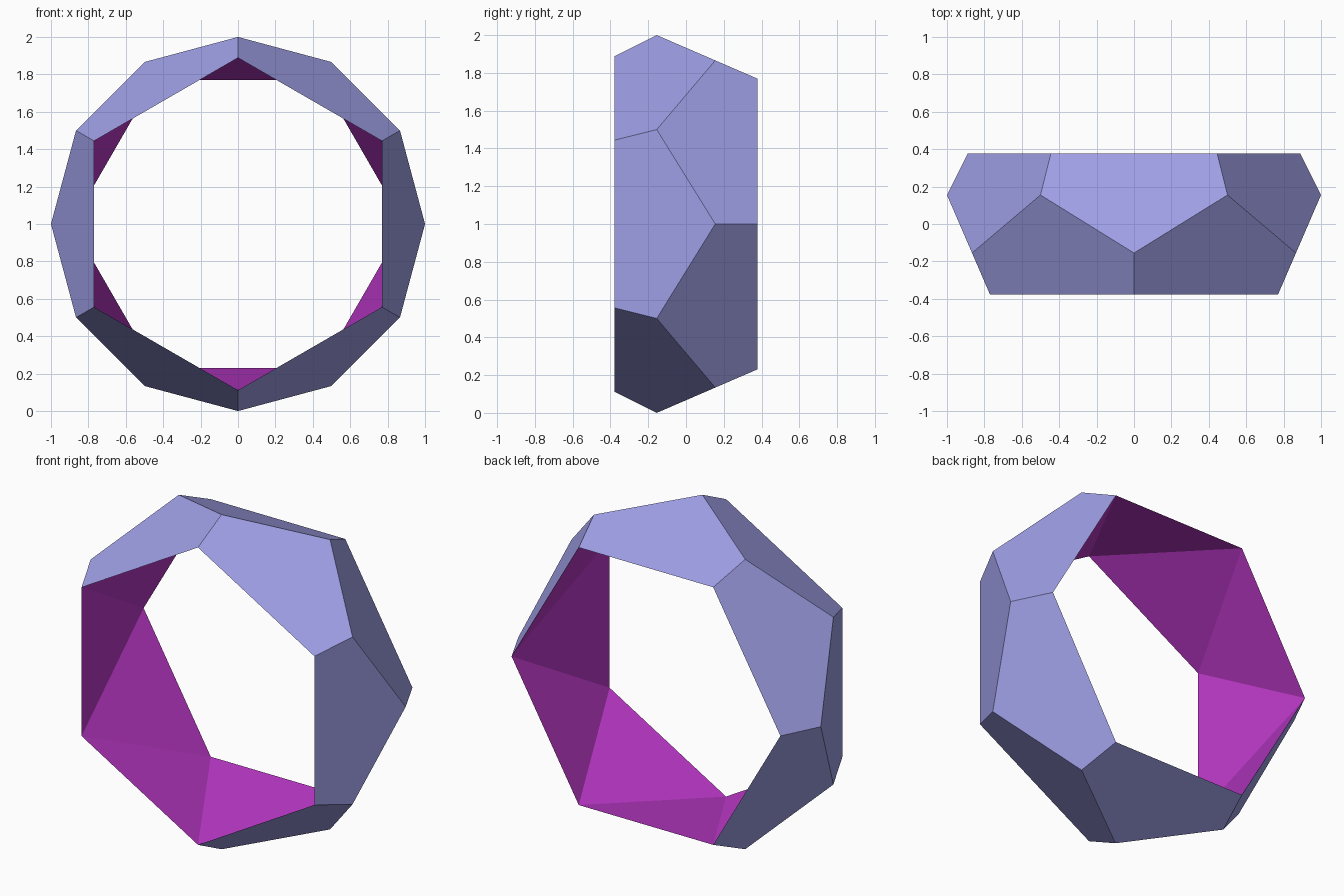
import bpy, bmesh
from math import cos, sin, radians

if "Cube" in bpy.data.objects:
    bpy.data.objects.remove(bpy.data.objects["Cube"])

RIDGE_Y, RIM_Y, RIM_R = 0.155, 0.378, 0.8887


def material(name, color):
    m = bpy.data.materials.new(name)
    m.diffuse_color = (*color, 1)
    m.use_nodes = True
    m.node_tree.nodes["Principled BSDF"].inputs["Base Color"].default_value = m.diffuse_color
    return m


bm = bmesh.new()


def point(angle, radius, y):
    a = radians(angle)
    return bm.verts.new((radius * cos(a), y, 1 + radius * sin(a)))


# Two hexagonal rims, turned 30 degrees apart, and a zigzag outer ridge
front = [point(30 + 60 * k, RIM_R, -RIM_Y) for k in range(6)]
back = [point(60 * k, RIM_R, RIM_Y) for k in range(6)]
ridge = [point(30 * i, 1, -RIDGE_Y if i % 2 else RIDGE_Y) for i in range(12)]

for k in range(6):
    n = (k + 1) % 6
    r = [ridge[(2 * k + i) % 12] for i in range(4)]
    # Outer pentagons
    bm.faces.new((front[k], front[n], r[3], r[2], r[1]))
    bm.faces.new((back[k], back[n], r[2], r[1], r[0]))
    # Inner band of triangles
    for tri in ((front[k], front[n], back[n]), (back[k], back[n], front[k])):
        bm.faces.new(tri).material_index = 1

bmesh.ops.recalc_face_normals(bm, faces=bm.faces[:])
mesh = bpy.data.meshes.new("faceted_ring")
bm.to_mesh(mesh)
bm.free()
mesh.materials.append(material("outer_blue", (0.35, 0.35, 0.80)))
mesh.materials.append(material("inner_magenta", (0.50, 0.04, 0.58)))
ring = bpy.data.objects.new("faceted_ring", mesh)
bpy.context.collection.objects.link(ring)
